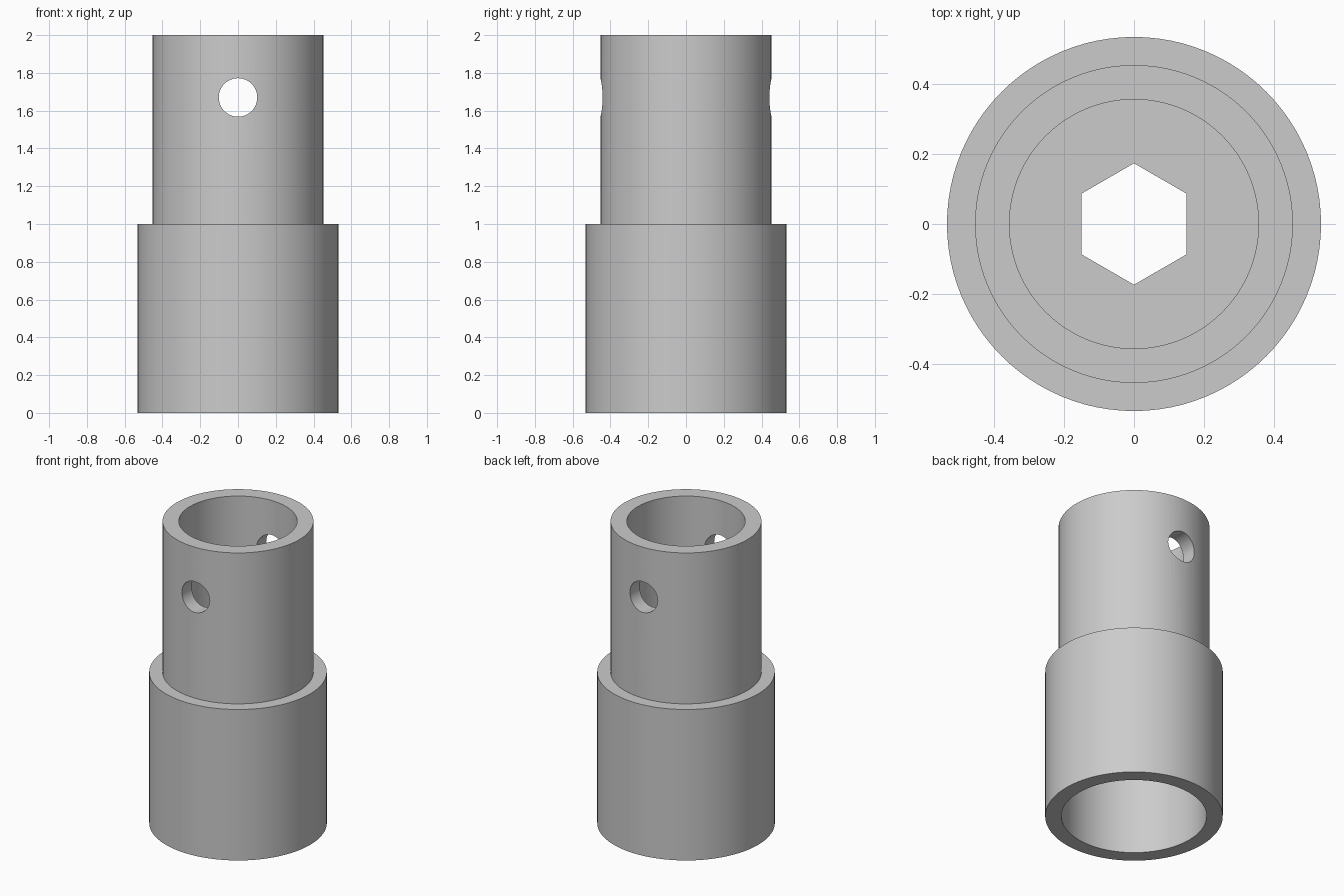
import bpy
import math

if "Cube" in bpy.data.objects:
    bpy.data.objects.remove(bpy.data.objects["Cube"], do_unlink=True)

SEGMENTS = 96

gray = bpy.data.materials.new("plain_gray")
gray.use_nodes = True
color = (0.6, 0.6, 0.6, 1)
gray.diffuse_color = color
gray.node_tree.nodes["Principled BSDF"].inputs["Base Color"].default_value = color


def cylinder(name, radius, z0, z1, sides=SEGMENTS):
    bpy.ops.mesh.primitive_cylinder_add(vertices=sides, radius=radius, depth=z1 - z0,
                                        location=(0, 0, (z0 + z1) / 2))
    obj = bpy.context.object
    obj.name = name
    obj.data.materials.append(gray)
    return obj


def combine(target, tool, operation):
    mod = target.modifiers.new(tool.name, 'BOOLEAN')
    mod.operation = operation
    mod.solver = 'EXACT'
    mod.object = tool
    bpy.context.view_layer.objects.active = target
    bpy.ops.object.modifier_apply(modifier=mod.name)
    bpy.data.objects.remove(tool, do_unlink=True)


# Stepped outer body: wide lower sleeve and narrower upper sleeve
body = cylinder("stepped_coupling", 0.533, 0, 1)
combine(body, cylinder("upper_sleeve", 0.453, 0.5, 2), 'UNION')

# Bores from both ends, leaving a thin dividing wall
combine(body, cylinder("lower_bore", 0.436, -0.2, 0.9), 'DIFFERENCE')
combine(body, cylinder("upper_bore", 0.355, 1.0, 2.2), 'DIFFERENCE')

# Hexagonal opening through the dividing wall, points toward front and back
combine(body, cylinder("hex_opening", 0.173, 0.7, 1.2, 6), 'DIFFERENCE')

# Round pin hole straight through the upper sleeve, front to back
pin = cylinder("pin_hole", 0.102, -1, 1, 48)
pin.rotation_euler.x = math.pi / 2
pin.location.z = 1.67
bpy.context.view_layer.update()
combine(body, pin, 'DIFFERENCE')

bpy.ops.object.select_all(action='DESELECT')
body.select_set(True)
bpy.context.view_layer.objects.active = body
bpy.ops.object.shade_smooth_by_angle(angle=math.radians(30))
